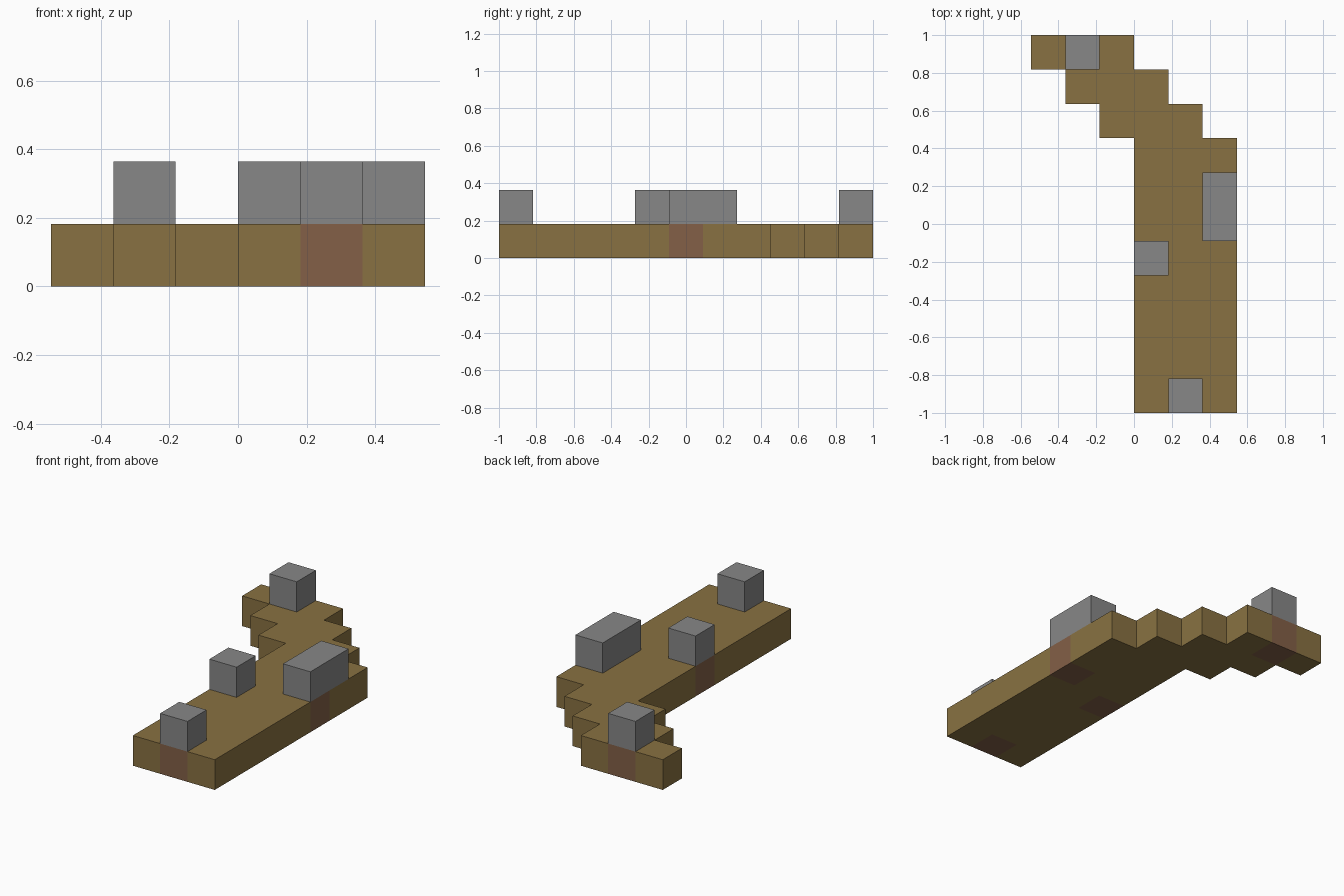
import bpy
import bmesh
import math
from mathutils import Matrix, Vector

cube = bpy.data.objects.get("Cube")
if cube:
    bpy.data.objects.remove(cube, do_unlink=True)

U = 2 / 11  # one block


def material(name, rgb):
    m = bpy.data.materials.new(name)
    m.use_nodes = True
    m.diffuse_color = (*rgb, 1)
    m.node_tree.nodes["Principled BSDF"].inputs["Base Color"].default_value = (*rgb, 1)
    return m


earth = material("earth_brown", (0.25, 0.167, 0.054))
clay = material("reddish_clay", (0.227, 0.117, 0.063))
stone = material("stone_grey", (0.242, 0.242, 0.242))


def finish(name, bm, materials):
    mesh = bpy.data.meshes.new(name)
    bm.to_mesh(mesh)
    bm.free()
    for m in materials:
        mesh.materials.append(m)
    obj = bpy.data.objects.new(name, mesh)
    bpy.context.collection.objects.link(obj)
    return obj


# Path footprint in block cells: three wide, stepping sideways at the back
cells = set()
for row in range(11):
    shift = max(0, row - 7)
    cells |= {(col - shift, row) for col in range(3)}

# Clay cells sit below the stones
clay_cells = {(1, 0), (0, 4), (2, 5), (-2, 10)}


def corner(x, y, z):
    return Vector((x * U, (y - 5.5) * U, z * U))


# Path slab: top and bottom of each cell, plus walls on the open sides
bm = bmesh.new()


def quad(points, index):
    bm.faces.new([bm.verts.new(p) for p in points]).material_index = index


for x, y in sorted(cells):
    tint = 1 if (x, y) in clay_cells else 0
    ring = [(x, y), (x + 1, y), (x + 1, y + 1), (x, y + 1)]
    quad([corner(*p, 1) for p in ring], 0)
    quad([corner(*p, 0) for p in reversed(ring)], tint)
    for i, (dx, dy) in enumerate([(0, -1), (1, 0), (0, 1), (-1, 0)]):
        if (x + dx, y + dy) not in cells:
            a, b = ring[i], ring[(i + 1) % 4]
            quad([corner(*a, 0), corner(*b, 0), corner(*b, 1), corner(*a, 1)], tint)

bmesh.ops.remove_doubles(bm, verts=bm.verts, dist=U / 100)
bmesh.ops.dissolve_limit(bm, angle_limit=math.radians(1), verts=bm.verts,
                         edges=bm.edges, delimit={'MATERIAL'})
finish("path_slab", bm, [earth, clay])


# Stones standing on the path
def stone_block(name, x, y, length=1):
    b = bmesh.new()
    bmesh.ops.create_cube(b, size=1, matrix=Matrix.Translation(
        corner(x + 0.5, y + length / 2, 1.5)) @ Matrix.Diagonal((U, U * length, U, 1)))
    finish(name, b, [stone])


stone_block("front_stone", 1, 0)
stone_block("middle_stone", 0, 4)
stone_block("long_stone", 2, 5, 2)
stone_block("back_stone", -2, 10)
